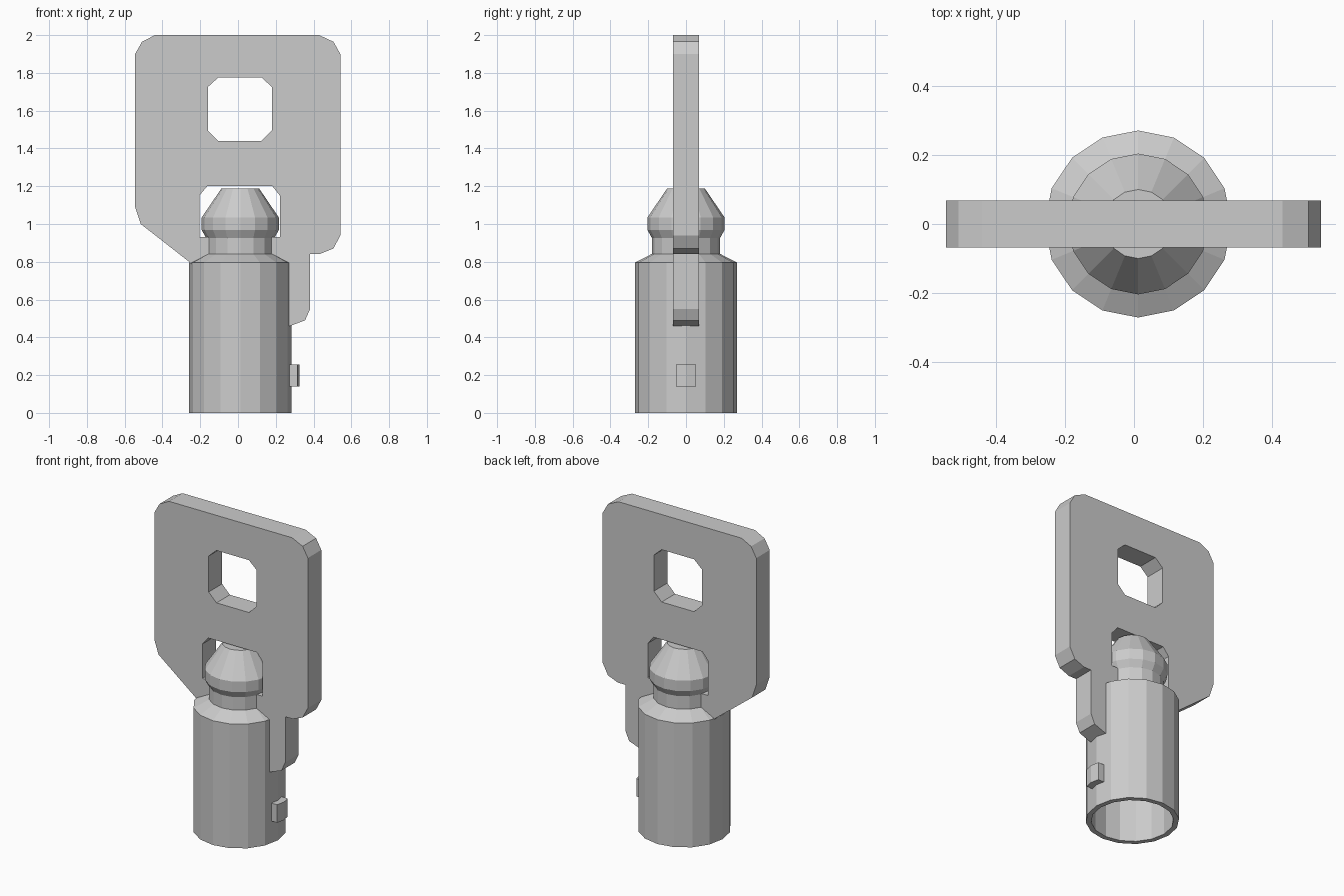
import bpy, bmesh
from math import cos, sin, pi, radians

if "Cube" in bpy.data.objects:
    bpy.data.objects.remove(bpy.data.objects["Cube"])

AXIS_X = 0.012   # the barrel sits slightly right of centre
SIDES = 16


def add_mesh(name, bm):
    bmesh.ops.recalc_face_normals(bm, faces=bm.faces)
    mesh = bpy.data.meshes.new(name)
    bm.to_mesh(mesh)
    bm.free()
    obj = bpy.data.objects.new(name, mesh)
    bpy.context.collection.objects.link(obj)
    return obj


def lathe(name, profile):
    """Stack rings of (radius, z), capping the first and last."""
    bm = bmesh.new()
    rings = [[bm.verts.new((AXIS_X + r * cos(2 * pi * i / SIDES),
                            r * sin(2 * pi * i / SIDES), z))
              for i in range(SIDES)] for r, z in profile]
    for a, b in zip(rings, rings[1:]):
        for i in range(SIDES):
            j = (i + 1) % SIDES
            bm.faces.new((a[i], a[j], b[j], b[i]))
    bm.faces.new(rings[0])
    bm.faces.new(rings[-1])
    return add_mesh(name, bm)


def plate(name, loops, half_thickness):
    """Flat plate in the xz plane: first loop is the outline, the rest are holes."""
    curve = bpy.data.curves.new(name, 'CURVE')
    curve.dimensions = '2D'
    curve.fill_mode = 'BOTH'
    curve.extrude = half_thickness
    for loop in loops:
        spline = curve.splines.new('POLY')
        spline.points.add(len(loop) - 1)
        for p, (x, z) in zip(spline.points, loop):
            p.co = (x, z, 0, 1)
        spline.use_cyclic_u = True
    obj = bpy.data.objects.new(name, curve)
    obj.rotation_euler.x = radians(90)
    bpy.context.collection.objects.link(obj)
    bpy.ops.object.select_all(action='DESELECT')
    bpy.context.view_layer.objects.active = obj
    obj.select_set(True)
    bpy.ops.object.convert(target='MESH')
    obj = bpy.context.object
    bm = bmesh.new()
    bm.from_mesh(obj.data)
    bmesh.ops.remove_doubles(bm, verts=bm.verts, dist=1e-4)
    bmesh.ops.recalc_face_normals(bm, faces=bm.faces)
    for f in bm.faces:
        f.smooth = False
    bm.to_mesh(obj.data)
    bm.free()
    return obj


# hollow barrel, shoulder, neck and domed tip in one turned piece
lathe("barrel", [(0.24, 0.7), (0.24, 0), (0.271, 0), (0.271, 0.795),
                 (0.18, 0.842), (0.18, 0.925), (0.204, 0.968),
                 (0.204, 1.035), (0.1, 1.188)])

# flat handle with a side leg running down the barrel
outline = [(-0.44, 2), (0.43, 2), (0.505, 1.965), (0.542, 1.9),
           (0.542, 0.94), (0.505, 0.87), (0.435, 0.842), (0.382, 0.842),
           (0.382, 0.55), (0.355, 0.49), (0.275, 0.46), (0.26, 0.46),
           (0.26, 0.775), (-0.235, 0.775), (-0.255, 0.797), (-0.515, 1.0),
           (-0.545, 1.09), (-0.545, 1.9), (-0.508, 1.965)]
key_hole = [(-0.105, 1.44), (0.125, 1.44), (0.18, 1.495), (0.18, 1.725),
            (0.125, 1.775), (-0.105, 1.775), (-0.16, 1.725), (-0.16, 1.495)]
tip_window = [(-0.205, 0.93), (0.222, 0.93), (0.222, 1.15), (0.182, 1.2),
              (-0.163, 1.2), (-0.205, 1.15)]
plate("handle", [outline, key_hole, tip_window], 0.068)

# small locating lug on the barrel, its outer face following the barrel facets
bm = bmesh.new()
base = bm.faces.new([bm.verts.new((x, y, 0.14)) for x, y in
                     [(0.26, -0.053), (0.314, -0.053), (0.325, 0),
                      (0.314, 0.053), (0.26, 0.053)]])
top = bmesh.ops.extrude_face_region(bm, geom=[base], use_keep_orig=True)
for v in top["geom"]:
    if isinstance(v, bmesh.types.BMVert):
        v.co.z = 0.255
add_mesh("lug", bm)
